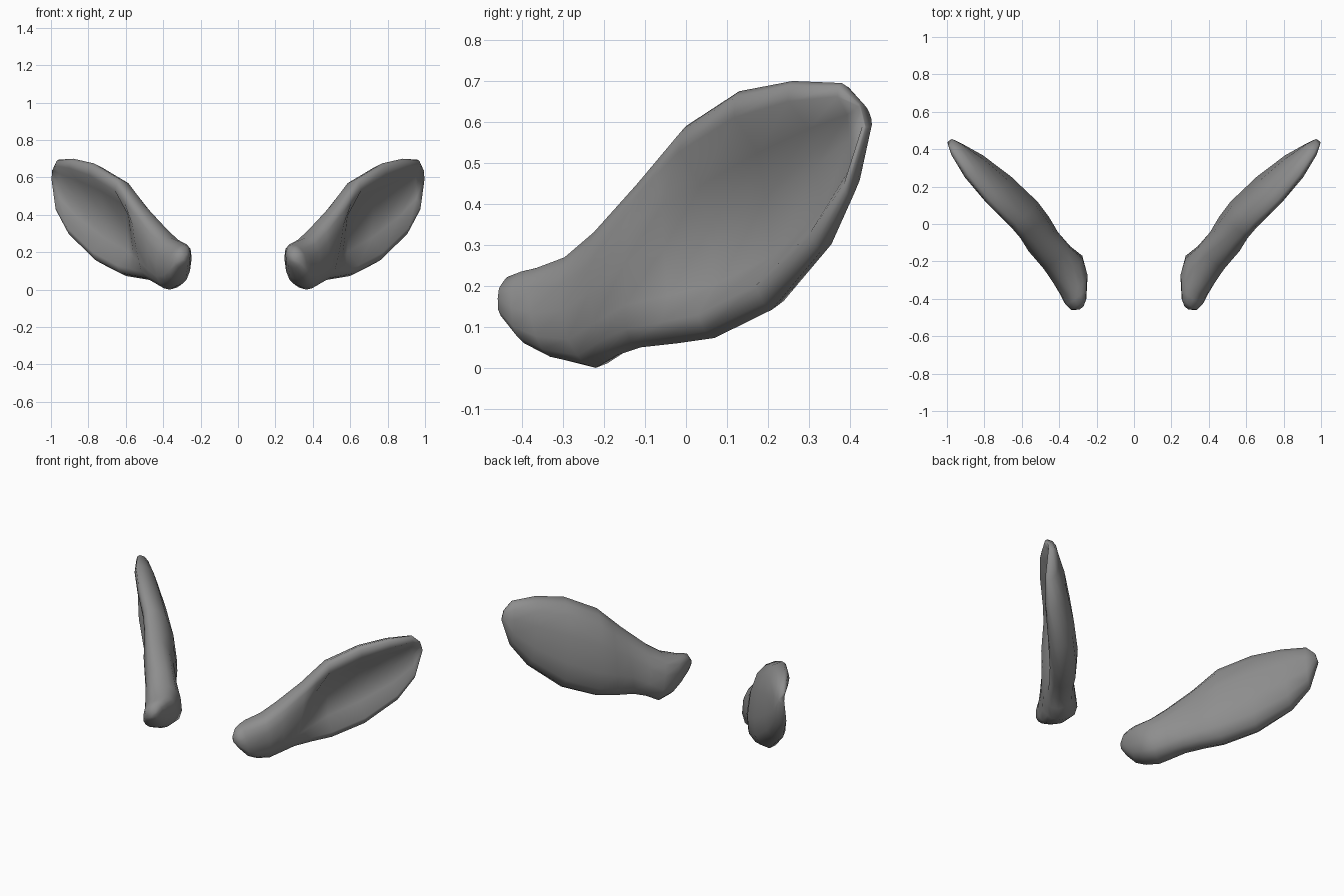
import bpy
import bmesh
from mathutils import Vector

default_cube = bpy.data.objects.get("Cube")
if default_cube:
    bpy.data.objects.remove(default_cube, do_unlink=True)

# One plain grey for both ears
grey = bpy.data.materials.new("soft_grey")
grey.use_nodes = True
colour = (0.27, 0.27, 0.27, 1)
grey.diffuse_color = colour
shader = next(n for n in grey.node_tree.nodes if n.type == "BSDF_PRINCIPLED")
shader.inputs["Base Color"].default_value = colour

# Direction the open side of the ear faces
FACING = Vector((0.787, -0.617, 0))

# Sections from base to tip:
# (upper edge, lower edge, back depth, upper rim, lower rim, bowl floor)
SECTIONS = [
    ((.275, -.445, .185), (.28, -.446, .15), .01, .015, .015, .02),
    ((.28, -.42, .225), (.295, -.425, .115), .04, .04, .045, .06),
    ((.285, -.38, .24), (.315, -.37, .055), .055, .06, .065, .085),
    ((.30, -.34, .25), (.33, -.30, .02), .08, .07, .075, .098),
    ((.36, -.27, .278), (.365, -.22, 0), .11, .07, .065, .096),
    ((.42, -.20, .34), (.42, -.17, .03), .10, .065, .06, .083),
    ((.53, -.10, .46), (.46, -.11, .05), .10, .05, .06, .072),
    ((.58, -.05, .525), (.52, -.02, .06), .11, .045, .06, .03),
    ((.63, 0, .59), (.60, .07, .073), .12, .04, .055, -.03),
    ((.77, .13, .675), (.735, .21, .142), .115, .035, .05, -.04),
    ((.88, .26, .70), (.89, .33, .285), .10, .03, .03, -.035),
    ((.96, .38, .695), (.967, .397, .42), .06, .02, .015, -.015),
    ((.985, .425, .645), (.99, .444, .585), .025, .01, .01, .01),
]


def section_ring(upper, lower, back, rim_up, rim_low, floor):
    """Closed outline: down the rounded back, then up the hollow front."""
    upper, lower = Vector(upper), Vector(lower)
    outline = [(0, 0)]
    for t, depth in ((.04, .45), (.14, .8), (.35, 1)):
        outline.append((t, -back * depth))
    for t, depth in ((.65, 1), (.86, .8), (.96, .45)):
        outline.append((t, -back * depth))
    outline += [
        (1, 0), (.97, rim_low * .65), (.89, rim_low),
        (.75, floor * .95), (.5, floor), (.28, floor * .95),
        (.12, rim_up), (.03, rim_up * .65),
    ]
    return [upper.lerp(lower, t) + FACING * offset for t, offset in outline]


def build_ear(name, side):
    bm = bmesh.new()
    rings = []
    for section in SECTIONS:
        points = section_ring(*section)
        rings.append([bm.verts.new((side * p.x, p.y, p.z)) for p in points])

    # Skin neighbouring sections and close both ends
    for near, far in zip(rings, rings[1:]):
        for i in range(len(near)):
            j = (i + 1) % len(near)
            bm.faces.new((near[i], near[j], far[j], far[i]))
    bm.faces.new(rings[0])
    bm.faces.new(reversed(rings[-1]))
    bmesh.ops.recalc_face_normals(bm, faces=bm.faces)
    for face in bm.faces:
        face.smooth = True

    mesh = bpy.data.meshes.new(name)
    bm.to_mesh(mesh)
    bm.free()
    mesh.materials.append(grey)
    ear = bpy.data.objects.new(name, mesh)
    bpy.context.collection.objects.link(ear)
    return ear


build_ear("left_ear", 1)
build_ear("right_ear", -1)
